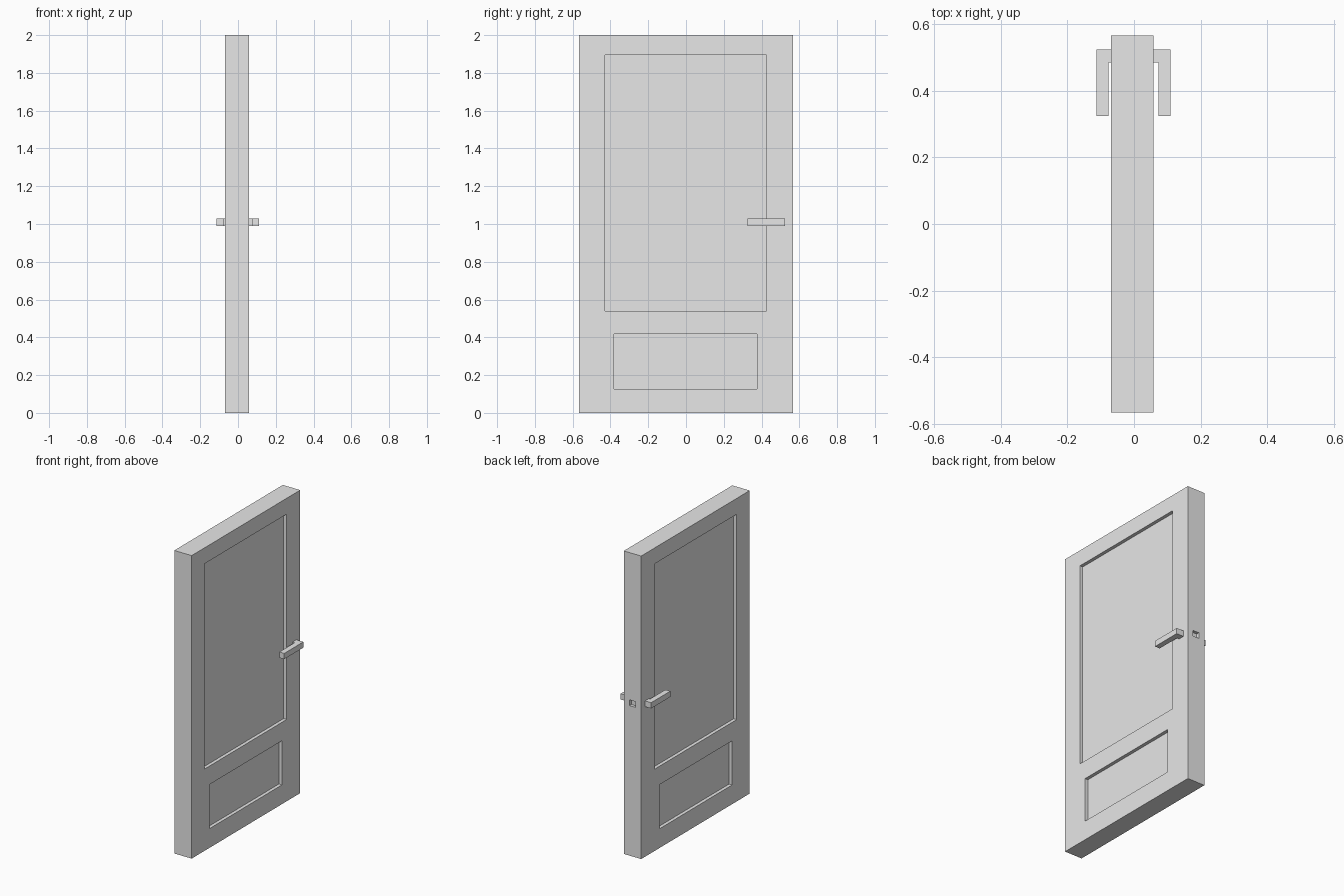
import bpy
import bmesh
from mathutils import Vector

if "Cube" in bpy.data.objects:
    bpy.data.objects.remove(bpy.data.objects["Cube"], do_unlink=True)

GREY = (0.8, 0.8, 0.8, 1.0)
grey = bpy.data.materials.new("light grey")
grey.use_nodes = True
grey.diffuse_color = GREY
grey.node_tree.nodes["Principled BSDF"].inputs["Base Color"].default_value = GREY


def box(name, low, high):
    """Box object between two opposite corners."""
    low, high = Vector(low), Vector(high)
    bm = bmesh.new()
    bmesh.ops.create_cube(bm, size=1)
    for v in bm.verts:
        v.co = (low + high) / 2 + v.co * (high - low)
    mesh = bpy.data.meshes.new(name)
    bm.to_mesh(mesh)
    bm.free()
    mesh.materials.append(grey)
    obj = bpy.data.objects.new(name, mesh)
    bpy.context.collection.objects.link(obj)
    return obj


def cut(target, low, high):
    """Carve a box-shaped recess and discard the cutter."""
    cutter = box("cutter", low, high)
    cutter.hide_render = True
    mod = target.modifiers.new("recess", "BOOLEAN")
    mod.operation = "DIFFERENCE"
    mod.solver = "EXACT"
    mod.object = cutter
    bpy.context.view_layer.objects.active = target
    bpy.ops.object.modifier_apply(modifier=mod.name)
    bpy.data.objects.remove(cutter, do_unlink=True)


def lever(name, face, side):
    """L-shaped handle: short neck out of the door, then a bar along it."""
    profile = [(0, 0.525), (0.052 if side > 0 else 0.044, 0.525)]
    reach = profile[1][0]
    inner = reach - 0.036
    profile += [(reach, 0.325), (inner, 0.325), (inner, 0.485), (0, 0.485)]
    bm = bmesh.new()
    base = bm.faces.new([bm.verts.new((face + side * x, y, 0.99)) for x, y in profile])
    grown = bmesh.ops.extrude_face_region(bm, geom=[base])["geom"]
    top = [g for g in grown if isinstance(g, bmesh.types.BMVert)]
    bmesh.ops.translate(bm, verts=top, vec=(0, 0, 0.038))
    bmesh.ops.recalc_face_normals(bm, faces=bm.faces)
    mesh = bpy.data.meshes.new(name)
    bm.to_mesh(mesh)
    bm.free()
    mesh.materials.append(grey)
    bpy.context.collection.objects.link(bpy.data.objects.new(name, mesh))


# Door slab
LEFT, RIGHT, HALF, DEPTH = 0.058, -0.069, 0.566, 0.022
door = box("door_slab", (RIGHT, -HALF, 0), (LEFT, HALF, 2))

# Sunken upper and lower panels on both faces
for y0, y1, z0, z1 in [(-0.43, 0.425, 0.54, 1.895), (-0.382, 0.377, 0.127, 0.418)]:
    cut(door, (LEFT - DEPTH, y0, z0), (LEFT + 0.1, y1, z1))
    cut(door, (RIGHT - 0.1, y0, z0), (RIGHT + DEPTH, y1, z1))

# Latch hole in the opening edge
cut(door, (-0.027, HALF - 0.02, 0.99), (0.017, HALF + 0.1, 1.028))

# Lever handles
lever("left_handle", LEFT, 1)
lever("right_handle", RIGHT, -1)
